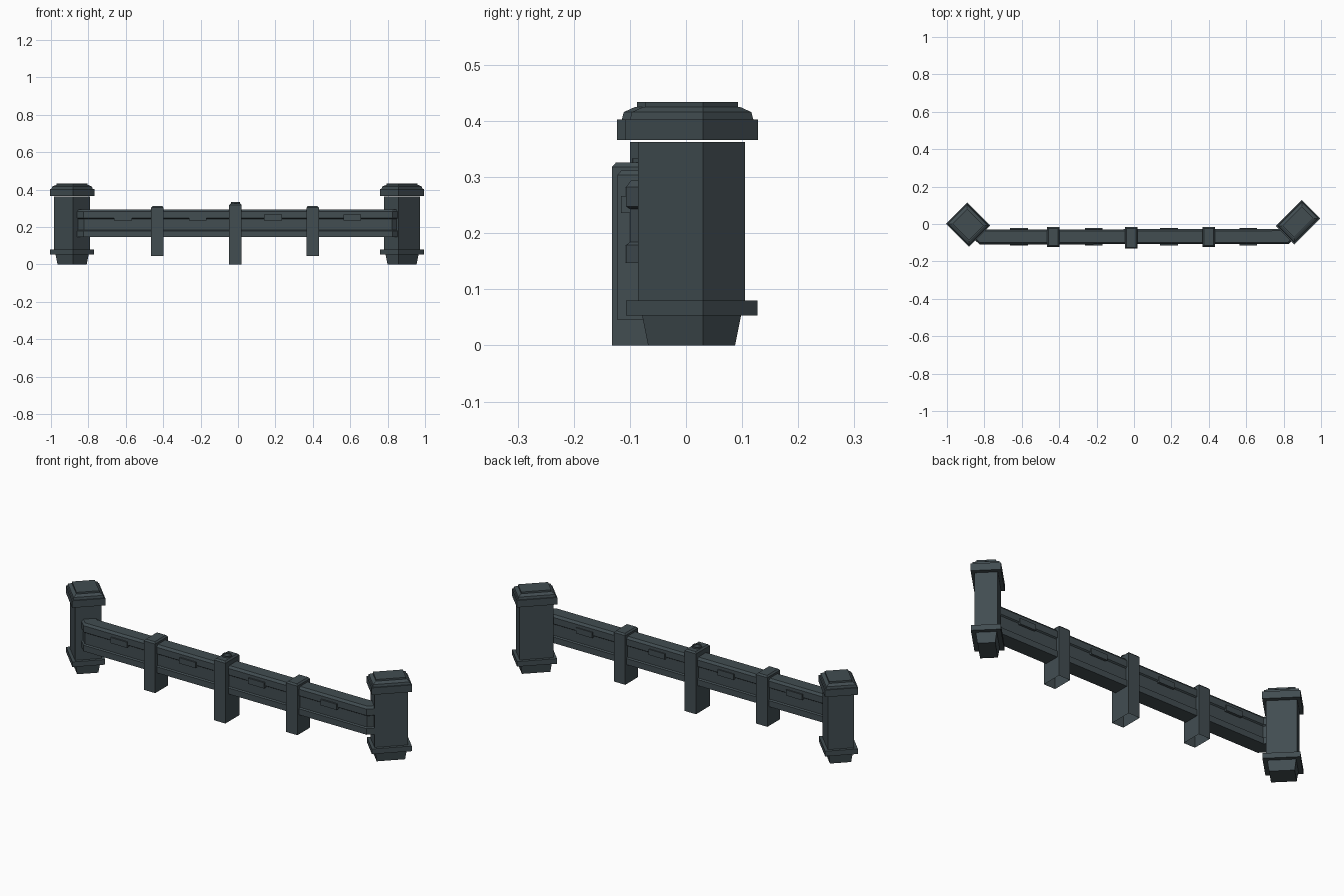
import bpy, bmesh, math
from mathutils import Vector

if "Cube" in bpy.data.objects:
    bpy.data.objects.remove(bpy.data.objects["Cube"])

mat = bpy.data.materials.new("dark slate")
mat.diffuse_color = (0.054, 0.074, 0.083, 1)
mat.use_nodes = True
mat.node_tree.nodes["Principled BSDF"].inputs["Base Color"].default_value = mat.diffuse_color


def finish(bm, name):
    bmesh.ops.recalc_face_normals(bm, faces=bm.faces)
    me = bpy.data.meshes.new(name)
    bm.to_mesh(me)
    bm.free()
    me.materials.append(mat)
    ob = bpy.data.objects.new(name, me)
    bpy.context.collection.objects.link(ob)
    return ob


def loft(bm, rings, cap_start=True, cap_end=True):
    """Skin a list of equal-length closed rings."""
    vs = [[bm.verts.new(p) for p in r] for r in rings]
    n = len(vs[0])
    for a, b in zip(vs, vs[1:]):
        for i in range(n):
            bm.faces.new((a[i], a[(i + 1) % n], b[(i + 1) % n], b[i]))
    if cap_start:
        bm.faces.new(vs[0][::-1])
    if cap_end:
        bm.faces.new(vs[-1])


def rect(x0, x1, y0, y1, z, d=0.0):
    return [(x0 + d, y0 + d, z), (x1 - d, y0 + d, z), (x1 - d, y1 - d, z), (x0 + d, y1 - d, z)]


# Corner pillars, turned 45 degrees: each part is a list of (z, growth over body size)
PARTS = {
    "foot": [(0, -0.025), (0.053, -0.010)],
    "collar": [(0.053, 0.031), (0.080, 0.031)],
    "body": [(0.080, 0), (0.363, 0)],
    "cap": [(0.366, 0.033), (0.403, 0.033), (0.403, 0.021), (0.416, 0.016),
            (0.425, -0.012), (0.425, -0.017), (0.434, -0.017)],
}


def pillar(side, cx, cy, u, v):
    U, V = Vector((1, 1, 0)).normalized(), Vector((1, -1, 0)).normalized()
    for part, prof in PARTS.items():
        bm = bmesh.new()
        loft(bm, [[Vector((cx, cy, z)) + U * su * (u + g) / 2 + V * sv * (v + g) / 2
                   for su, sv in ((-1, -1), (1, -1), (1, 1), (-1, 1))] for z, g in prof])
        finish(bm, f"{side}_pillar_{part}")


pillar("left", -0.887, -0.004, 0.128, 0.142)
pillar("right", 0.877, 0.010, 0.163, 0.106)

# Rail: banded section swept along a path whose ends bend back into the pillars
half = [(0.040, 0.147), (0.040, 0.179), (0.033, 0.184), (0.033, 0.243),
        (0.040, 0.248), (0.040, 0.282), (0.031, 0.294)]
section = [(-o, z) for o, z in half] + half[::-1]
path = [Vector(p) for p in ((-0.835, -0.045), (-0.81, -0.069), (0.81, -0.067), (0.835, -0.043))]
dirs = [(b - a).normalized() for a, b in zip(path, path[1:])]
rings = []
for i, p in enumerate(path):
    d0, d1 = dirs[max(i - 1, 0)], dirs[min(i, len(dirs) - 1)]
    n0, n1 = Vector((-d0.y, d0.x)), Vector((-d1.y, d1.x))
    m = (n0 + n1).normalized()
    m /= m.dot(n0)
    rings.append([(p.x + m.x * o, p.y + m.y * o, z) for o, z in section])
bm = bmesh.new()
loft(bm, rings)
finish(bm, "rail")

# Small plates on both faces of the rail
for i, x in enumerate((-0.615, -0.215, 0.187, 0.61)):
    bm = bmesh.new()
    loft(bm, [rect(x - 0.047, x + 0.047, -0.116, -0.022, z) for z in (0.236, 0.266)])
    finish(bm, f"rail_plate_{i + 1}")

# Support posts, open underneath, with bevelled tops
for name, x, y0, z0, z1 in (("left_post", -0.431, -0.122, 0.045, 0.312),
                            ("centre_post", -0.014, -0.132, 0.0, 0.326),
                            ("right_post", 0.399, -0.122, 0.045, 0.312)):
    bm = bmesh.new()
    b = (x - 0.033, x + 0.033, y0, -0.016)
    loft(bm, [rect(*b, z0), rect(*b, z1 - 0.008), rect(*b, z1, 0.007)], cap_start=False)
    finish(bm, name)

# Round stud on the centre post
bm = bmesh.new()
loft(bm, [[(-0.014 + r * math.cos(a * math.pi / 6), -0.072 + r * math.sin(a * math.pi / 6), z)
           for a in range(12)] for r, z in ((0.024, 0.324), (0.024, 0.333), (0.017, 0.333), (0.017, 0.329))])
finish(bm, "post_stud")
